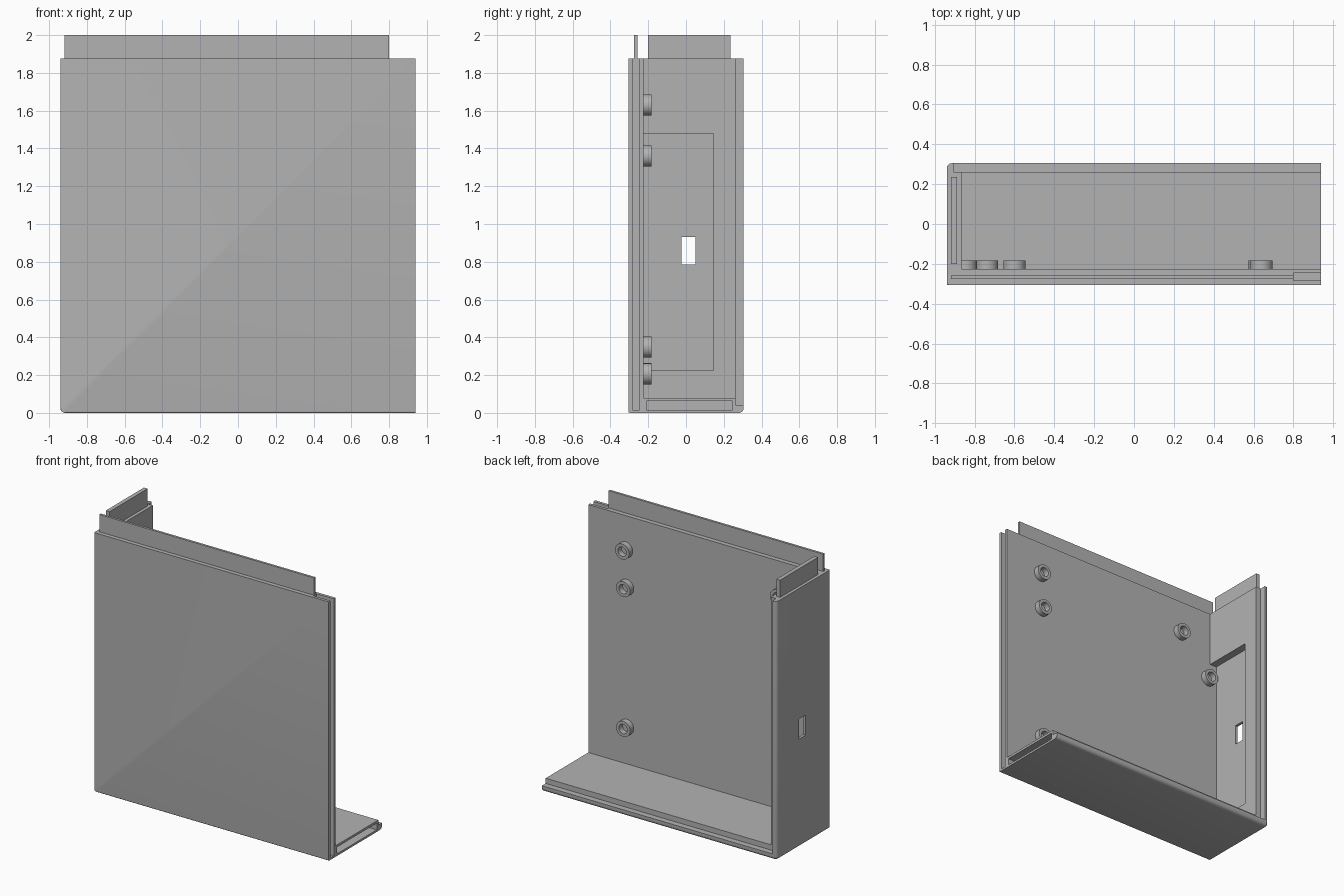
import bpy, bmesh, math
from mathutils import Matrix

cube = bpy.data.objects.get("Cube")
if cube:
    bpy.data.objects.remove(cube, do_unlink=True)

grey = bpy.data.materials.new("plain_grey")
grey.use_nodes = True
tone = (0.45, 0.45, 0.45, 1)
grey.diffuse_color = tone
bsdf = grey.node_tree.nodes["Principled BSDF"]
bsdf.inputs["Base Color"].default_value = tone
bsdf.inputs["Roughness"].default_value = 0.6

# Main measurements of the case half
L, R = -0.94, 0.94
F, B = -0.305, 0.305
TOP = 1.875
PLATE = -0.225      # inner face of the front plate
WALL = -0.865       # inner face of the side wall
FLOOR = 0.08        # inner face of the floor
SLOT = 0.80         # how far the end slots reach inwards
OUT = 1.2           # beyond the body, for open cuts


def new_object(name, bm):
    bmesh.ops.recalc_face_normals(bm, faces=bm.faces)
    mesh = bpy.data.meshes.new(name)
    bm.to_mesh(mesh)
    bm.free()
    mesh.materials.append(grey)
    obj = bpy.data.objects.new(name, mesh)
    bpy.context.collection.objects.link(obj)
    return obj


def box_mesh(x0, x1, y0, y1, z0, z1):
    bm = bmesh.new()
    centre = Matrix.Translation(((x0 + x1) / 2, (y0 + y1) / 2, (z0 + z1) / 2))
    size = Matrix.Diagonal((x1 - x0, y1 - y0, z1 - z0, 1))
    bmesh.ops.create_cube(bm, size=1, matrix=centre @ size)
    return bm


def box(name, *limits):
    return new_object(name, box_mesh(*limits))


def cut(target, cutter):
    mod = target.modifiers.new("cut", 'BOOLEAN')
    mod.operation = 'DIFFERENCE'
    mod.solver = 'EXACT'
    mod.object = cutter
    bpy.context.view_layer.objects.active = target
    bpy.ops.object.modifier_apply(modifier=mod.name)
    bpy.data.objects.remove(cutter, do_unlink=True)


def round_edges(bm, radius, rule):
    edges = [e for e in bm.edges if rule(*((e.verts[0].co + e.verts[1].co) / 2))]
    bmesh.ops.bevel(bm, geom=edges, offset=radius, segments=5, profile=0.5,
                    affect='EDGES')


# Case: solid block with rounded outer edges
bm = box_mesh(L, R, F, B, 0, TOP)
left = lambda x: x < L + 0.001
low = lambda z: z < 0.001
back = lambda y: y > B - 0.001
front = lambda y: y < F + 0.001
round_edges(bm, 0.025, lambda x, y, z: (left(x) + low(z) + back(y)) == 2)
round_edges(bm, 0.008, lambda x, y, z: front(y) and (left(x) or low(z)))
case = new_object("case", bm)

# Hollow interior, back rim step, side wall pocket and port
cut(case, box("interior", WALL, OUT, PLATE, OUT, FLOOR, 3))
cut(case, box("rim_step", -0.905, OUT, 0.262, OUT, 0.042, 3))
cut(case, box("pocket", -0.92, WALL + 0.03, PLATE, 0.145, 0.225, 1.48))
cut(case, box("port", -OUT, WALL + 0.03, -0.025, 0.05, 0.785, 0.93))

# Slots in the open end of the front plate and the floor
cut(case, box("plate_slot", SLOT, OUT, -0.284, -0.246, 0.015, 3))
cut(case, box("floor_slot", SLOT, OUT, -0.21, 0.245, 0.015, 0.063))

# Joining tongues on the top edge
box("front_tongue", -0.918, SLOT, -0.275, -0.258, TOP - 0.02, 2.0)
box("side_tongue", -0.918, -0.888, -0.2, 0.235, TOP - 0.02, 2.0)


# Screw bosses: rings on the inside of the front plate
def boss(name, x, z, outer=0.056, inner=0.034, height=0.042, sides=40):
    bm = bmesh.new()
    profile = [(outer, -0.004), (outer, height), (inner, height), (inner, -0.004)]
    rings = []
    for i in range(sides):
        a = 2 * math.pi * i / sides
        rings.append([bm.verts.new((x + r * math.cos(a), PLATE + d, z + r * math.sin(a)))
                      for r, d in profile])
    for i in range(sides):
        p, q = rings[i], rings[(i + 1) % sides]
        for j in range(len(profile)):
            k = (j + 1) % len(profile)
            bm.faces.new((p[j], p[k], q[k], q[j]))
    return new_object(name, bm)


places = [(0.64, 1.63), (0.632, 1.36), (0.632, 0.348),
          (-0.6, 1.63), (-0.845, 1.36), (-0.738, 0.207)]
for n, (x, z) in enumerate(places, 1):
    boss(f"screw_boss_{n}", x, z)

# Smooth the curved surfaces, keep the edges sharp
bpy.ops.object.select_all(action='DESELECT')
for obj in bpy.context.collection.objects:
    if obj.type == 'MESH' and grey.name in obj.data.materials:
        obj.select_set(True)
        bpy.context.view_layer.objects.active = obj
bpy.ops.object.shade_smooth_by_angle(angle=math.radians(30))
